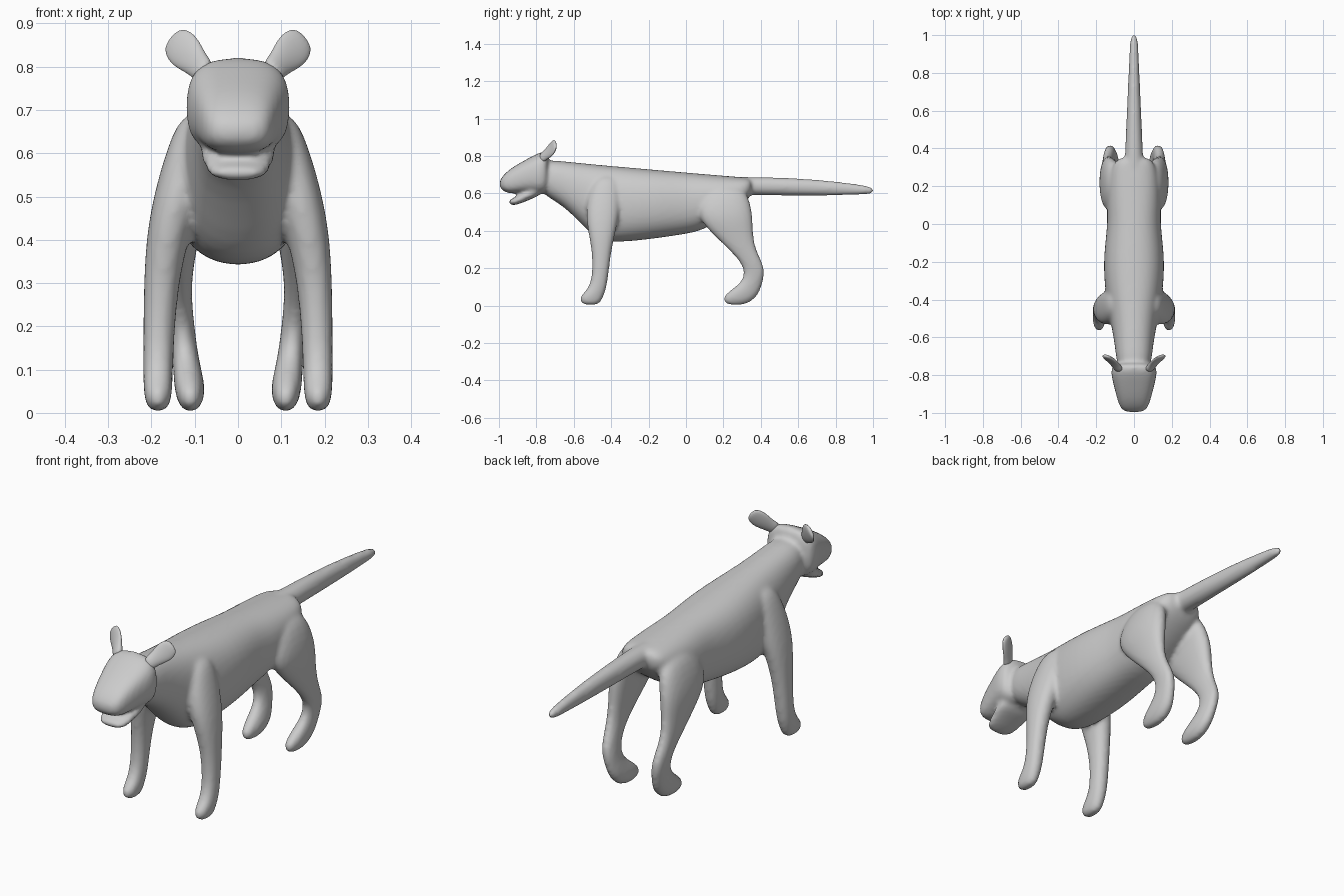
import bpy, bmesh, math
from mathutils import Vector

if "Cube" in bpy.data.objects:
    bpy.data.objects.remove(bpy.data.objects["Cube"], do_unlink=True)

SIDES = 16
RIGHT, BACK, UP = Vector((1, 0, 0)), Vector((0, 1, 0)), Vector((0, 0, 1))

grey = bpy.data.materials.new("plain grey")
grey.use_nodes = True
grey.diffuse_color = (0.6, 0.6, 0.6, 1)
shader = grey.node_tree.nodes["Principled BSDF"]
shader.inputs["Base Color"].default_value = grey.diffuse_color


def squared(value, power):
    return math.copysign(abs(value) ** power, value)


def loft(shape, rings, power=1):
    """Skin rings of (centre, half axis, half axis) and cap both ends."""
    angles = [math.tau * step / SIDES for step in range(SIDES)]
    loops = []
    for centre, across, along in rings:
        loops.append([shape.verts.new(centre
                                      + across * squared(math.cos(angle), power)
                                      + along * squared(math.sin(angle), power))
                      for angle in angles])
    for near, far in zip(loops, loops[1:]):
        for this in range(SIDES):
            following = (this + 1) % SIDES
            shape.faces.new((near[this], near[following], far[following], far[this]))
    shape.faces.new(loops[0])
    shape.faces.new(loops[-1])


def lengthwise(shape, stations, power=1):
    """Stations of y, top, bottom and half width, from nose to tail."""
    loft(shape, [(BACK * y + UP * (top + bottom) / 2, RIGHT * width, UP * (top - bottom) / 2)
                 for y, top, bottom, width in stations], power)


def limb(shape, stations, side):
    """Stations of height, inner x, outer x, front y and back y."""
    rings = []
    for height, inner, outer, front, back in stations:
        centre = Vector((side * (inner + outer) / 2, (front + back) / 2, height))
        rings.append((centre, RIGHT * (outer - inner) / 2, BACK * (back - front) / 2))
    loft(shape, rings, 0.9)


def finish(shape, name):
    """Turn the shape into a rounded, smooth-shaded object."""
    bmesh.ops.recalc_face_normals(shape, faces=shape.faces[:])
    for face in shape.faces:
        face.smooth = True
    mesh = bpy.data.meshes.new(name)
    shape.to_mesh(mesh)
    shape.free()
    mesh.materials.append(grey)
    part = bpy.data.objects.new(name, mesh)
    bpy.context.collection.objects.link(part)
    rounding = part.modifiers.new("rounding", "SUBSURF")
    rounding.levels = rounding.render_levels = 2
    return part


body = bmesh.new()

# torso and neck hang below a straight, gently sloping back line
torso = [(-0.8, 0.6, 0.09), (-0.65, 0.54, 0.1), (-0.5, 0.36, 0.13),
         (-0.4, 0.33, 0.15), (-0.2, 0.35, 0.17), (0, 0.38, 0.14),
         (0.1, 0.4, 0.15), (0.3, 0.53, 0.13), (0.36, 0.6, 0.08)]
lengthwise(body, [(y, 0.715 - 0.09 * y, belly, width) for y, belly, width in torso], 0.85)

# tail tapers evenly and droops a little at the tip
tail = []
for step in range(9):
    t = step / 8
    middle, height = 0.64 - 0.025 * t * t, 0.05 - 0.03 * t ** 3
    tail.append((0.24 + 0.77 * t, middle + height, middle - height, 0.055 - 0.035 * t))
lengthwise(body, tail)

# skull and muzzle
lengthwise(body, [(-1, 0.67, 0.63, 0.06), (-0.95, 0.73, 0.59, 0.085),
                  (-0.85, 0.785, 0.61, 0.11), (-0.77, 0.83, 0.59, 0.13),
                  (-0.73, 0.82, 0.61, 0.1)], 0.7)

# lower jaw
lengthwise(body, [(-0.95, 0.565, 0.545, 0.05), (-0.92, 0.575, 0.53, 0.07),
                  (-0.84, 0.63, 0.565, 0.09), (-0.77, 0.66, 0.59, 0.09)], 0.8)

# legs run from the shoulder or haunch down to the paw
front_leg = [(0.7, 0.04, 0.13, -0.48, -0.36), (0.6, 0.05, 0.17, -0.53, -0.34),
             (0.45, 0.1, 0.21, -0.54, -0.36), (0.3, 0.14, 0.22, -0.5, -0.4),
             (0.1, 0.15, 0.22, -0.5, -0.42), (0.05, 0.15, 0.22, -0.58, -0.44),
             (0, 0.16, 0.21, -0.56, -0.46)]
hind_leg = [(0.65, 0.05, 0.14, 0.12, 0.32), (0.5, 0.07, 0.19, 0.04, 0.36),
            (0.4, 0.09, 0.18, 0.12, 0.36), (0.3, 0.11, 0.17, 0.23, 0.37),
            (0.2, 0.1, 0.16, 0.32, 0.43), (0.12, 0.09, 0.15, 0.3, 0.41),
            (0.05, 0.07, 0.15, 0.18, 0.39), (0, 0.09, 0.13, 0.21, 0.32)]
for side in (1, -1):
    limb(body, front_leg, side)
    limb(body, hind_leg, side)

# melt the body parts into one skin
skin = finish(body, "body")
blend = skin.modifiers.new("blend", "REMESH")
blend.mode = "VOXEL"
blend.voxel_size = 0.01
blend.use_smooth_shade = True
soften = skin.modifiers.new("soften", "SMOOTH")
soften.iterations = 8

# ears are flat paddles leaning out and back, with a slight cup
root, tip = Vector((0.075, -0.775, 0.785)), Vector((0.155, -0.695, 0.868))
across = Vector((0.6, 0.1, -0.75)).normalized()
thick = (tip - root).cross(across).normalized()
widths = (0.03, 0.03, 0.04, 0.045, 0.03)
for side, name in ((1, "left_ear"), (-1, "right_ear")):
    ear = bmesh.new()
    rings = []
    for step, width in enumerate(widths):
        t = step / (len(widths) - 1)
        centre = root.lerp(tip, t) + thick * 0.006 * math.sin(math.pi * t)
        rings.append([Vector((side * axis.x, axis.y, axis.z))
                      for axis in (centre, across * width, thick * (0.02 - 0.01 * t))])
    loft(ear, rings)
    finish(ear, name)
